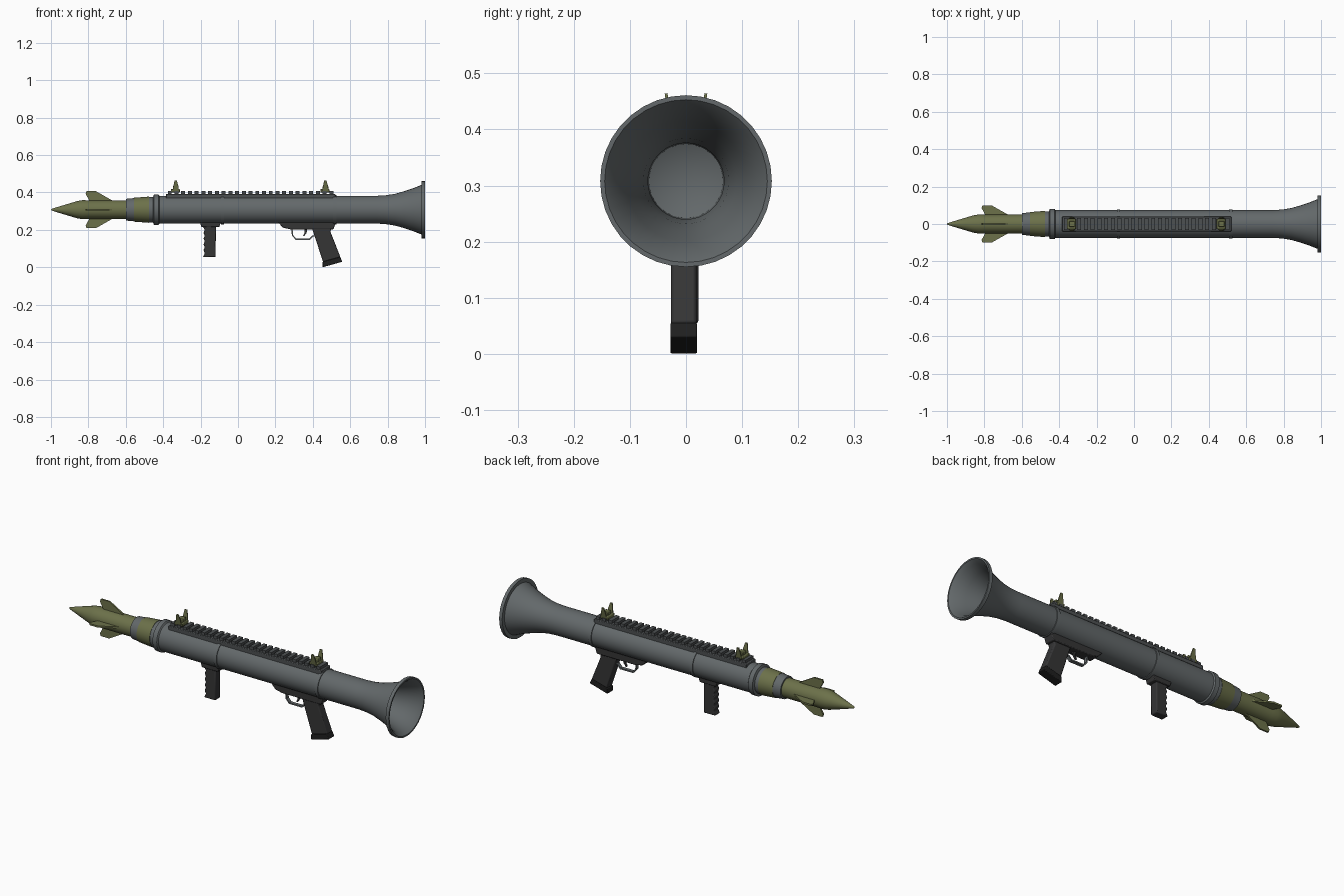
import bpy, bmesh, math
from mathutils import Matrix, Vector

cube = bpy.data.objects.get("Cube")
if cube:
    bpy.data.objects.remove(cube, do_unlink=True)

AXIS = 0.308  # height of the tube axis


def material(name, rgb):
    m = bpy.data.materials.new(name)
    m.use_nodes = True
    m.diffuse_color = (*rgb, 1)
    bsdf = m.node_tree.nodes["Principled BSDF"]
    bsdf.inputs["Base Color"].default_value = (*rgb, 1)
    bsdf.inputs["Roughness"].default_value = 0.6
    return m


GREY = material("tube grey", (0.125, 0.14, 0.145))
OLIVE = material("olive green", (0.15, 0.165, 0.068))
RAIL = material("rail grey", (0.075, 0.082, 0.085))
DARK = material("grip charcoal", (0.035, 0.035, 0.036))
BLACK = material("rubber black", (0.014, 0.014, 0.014))


def finish(bm, name, mats, bevel=0):
    bmesh.ops.recalc_face_normals(bm, faces=bm.faces)
    mesh = bpy.data.meshes.new(name)
    bm.to_mesh(mesh)
    bm.free()
    for m in mats:
        mesh.materials.append(m)
    obj = bpy.data.objects.new(name, mesh)
    bpy.context.collection.objects.link(obj)
    mesh.polygons.foreach_set("use_smooth", [True] * len(mesh.polygons))
    mesh.set_sharp_from_angle(angle=math.radians(32))
    if bevel:
        mod = obj.modifiers.new("Bevel", "BEVEL")
        mod.width, mod.segments = bevel, 2
    return obj


def lathe(name, profile, mats, rule=lambda x: 0, sides=32):
    """Turn (x, radius) points around the tube axis."""
    bm = bmesh.new()
    rings = []
    for x, r in profile:
        if r == 0:
            rings.append([bm.verts.new((x, 0, AXIS))] * sides)
            continue
        angles = [2 * math.pi * i / sides for i in range(sides)]
        rings.append([bm.verts.new((x, r * math.cos(a), AXIS + r * math.sin(a))) for a in angles])
    for a, b in zip(rings, rings[1:]):
        for i in range(sides):
            j = (i + 1) % sides
            face = bm.faces.new(dict.fromkeys((a[i], a[j], b[j], b[i])))
            face.material_index = rule(face.calc_center_median().x)
    return finish(bm, name, mats)


def prism(name, outline, width, mat, y=0, bevel=0, matrix=None):
    """Extrude an (x, z) outline along y."""
    bm = bmesh.new()
    face = bm.faces.new([bm.verts.new((x, y - width / 2, z)) for x, z in outline])
    ext = bmesh.ops.extrude_face_region(bm, geom=[face])
    verts = [v for v in ext["geom"] if isinstance(v, bmesh.types.BMVert)]
    bmesh.ops.translate(bm, verts=verts, vec=(0, width, 0))
    if matrix:
        bmesh.ops.transform(bm, matrix=matrix, verts=bm.verts)
    return finish(bm, name, [mat], bevel)


def rect(x0, x1, z0, z1):
    return [(x0, z0), (x1, z0), (x1, z1), (x0, z1)]


# Launch tube with a flared, hollow exhaust bell
lathe("launch_tube", [
    (-0.455, 0.066), (-0.45, 0.081), (-0.425, 0.081), (-0.42, 0.074),
    (0.74, 0.074), (0.79, 0.077), (0.84, 0.085), (0.89, 0.099), (0.94, 0.116), (0.982, 0.133),
    (0.982, 0.153), (1.0, 0.153), (1.0, 0.145), (0.98, 0.128), (0.93, 0.107),
    (0.88, 0.09), (0.83, 0.076), (0.77, 0.068), (0.6, 0.066), (0.57, 0)], [GREY], sides=36)

# Thin clamp bands around the tube
for label, x in (("middle", -0.083), ("rear", 0.517)):
    lathe(label + "_band", [(x - 0.009, 0.07), (x - 0.009, 0.078), (x + 0.009, 0.078),
                            (x + 0.009, 0.07)], [GREY])

# Rocket with a grey collar between olive sections
lathe("rocket", [
    (-1.0, 0), (-0.995, 0.005), (-0.95, 0.019), (-0.9, 0.034), (-0.86, 0.046), (-0.83, 0.051),
    (-0.8, 0.05), (-0.6, 0.05), (-0.6, 0.058), (-0.556, 0.062), (-0.556, 0.064),
    (-0.475, 0.07), (-0.475, 0.068), (-0.44, 0.068)],
    [OLIVE, GREY], lambda x: int(-0.601 < x < -0.556 or x > -0.476))

# Four swept fins
fin_shape = [(-0.79, 0.04), (-0.815, 0.085), (-0.81, 0.099), (-0.76, 0.099), (-0.665, 0.045)]
for i in range(4):
    turn = Matrix.Translation((0, 0, AXIS)) @ Matrix.Rotation(i * math.pi / 2, 4, "X")
    prism("fin_%d" % (i + 1), fin_shape, 0.009, OLIVE, matrix=turn)

# Accessory rail: base and cross slats
prism("rail_base", rect(-0.385, 0.52, 0.36, 0.392), 0.078, RAIL, bevel=0.003)
bm = bmesh.new()
for i in range(25):
    place = Matrix.Translation((-0.365 + i * 0.036, 0, 0.398))
    bmesh.ops.create_cube(bm, size=1, matrix=place @ Matrix.Diagonal((0.021, 0.066, 0.018, 1)))
finish(bm, "rail_slats", [RAIL])

# Flip-up sights: base, cross bar and a pair of tapered ears
for label, x in (("front", -0.335), ("rear", 0.465)):
    prism(label + "_sight_base", rect(x - 0.024, x + 0.024, 0.4, 0.418), 0.056, OLIVE, bevel=0.003)
    prism(label + "_sight_block", rect(x - 0.012, x + 0.018, 0.415, 0.435), 0.03, OLIVE, bevel=0.003)
    for side in (-1, 1):
        lean = Matrix.Translation((0, side * 0.026, 0.405)) @ Matrix.Rotation(-side * 0.16, 4, "X")
        ear = [(x - 0.016, 0), (x + 0.02, 0), (x + 0.016, 0.03), (x + 0.008, 0.06),
               (x - 0.004, 0.06), (x - 0.01, 0.03)]
        prism(label + ("_sight_left_ear" if side > 0 else "_sight_right_ear"), ear, 0.005, OLIVE,
              matrix=lean)

# Foregrip with finger grooves on its forward edge
prism("foregrip_mount", [(-0.205, 0.245), (-0.195, 0.215), (-0.1, 0.215), (-0.09, 0.245)],
      0.056, DARK, bevel=0.003)
grooves = [(-0.181 + 0.004 * math.cos(k * math.pi), 0.2 - k * 0.0155) for k in range(9)]
prism("foregrip", [(-0.19, 0.22)] + grooves + [(-0.188, 0.054), (-0.12, 0.054), (-0.118, 0.22)],
      0.044, DARK, bevel=0.005)

# Trigger housing, guard and trigger
prism("trigger_housing", [(0.21, 0.245), (0.24, 0.212), (0.28, 0.203), (0.51, 0.203),
                          (0.525, 0.245)], 0.056, DARK, bevel=0.004)
guard = [(0.285, 0.205), (0.288, 0.17), (0.308, 0.147), (0.385, 0.147), (0.402, 0.165), (0.418, 0.165)]
inner = [(0.418, 0.171), (0.398, 0.171), (0.382, 0.154), (0.311, 0.154), (0.295, 0.172), (0.292, 0.205)]
prism("trigger_guard", guard + inner, 0.018, GREY)
prism("trigger", [(0.355, 0.205), (0.357, 0.185), (0.348, 0.168), (0.354, 0.166),
                  (0.367, 0.185), (0.37, 0.205)], 0.01, DARK)

# Raked pistol grip with a rubber foot
prism("pistol_grip", [(0.395, 0.21), (0.402, 0.19), (0.455, 0.028), (0.548, 0.054),
                      (0.494, 0.19), (0.5, 0.21)], 0.046, DARK, y=-0.004, bevel=0.006)
prism("grip_foot", [(0.452, 0.03), (0.452, 0), (0.558, 0.03), (0.546, 0.056)],
      0.048, BLACK, y=-0.004, bevel=0.003)
